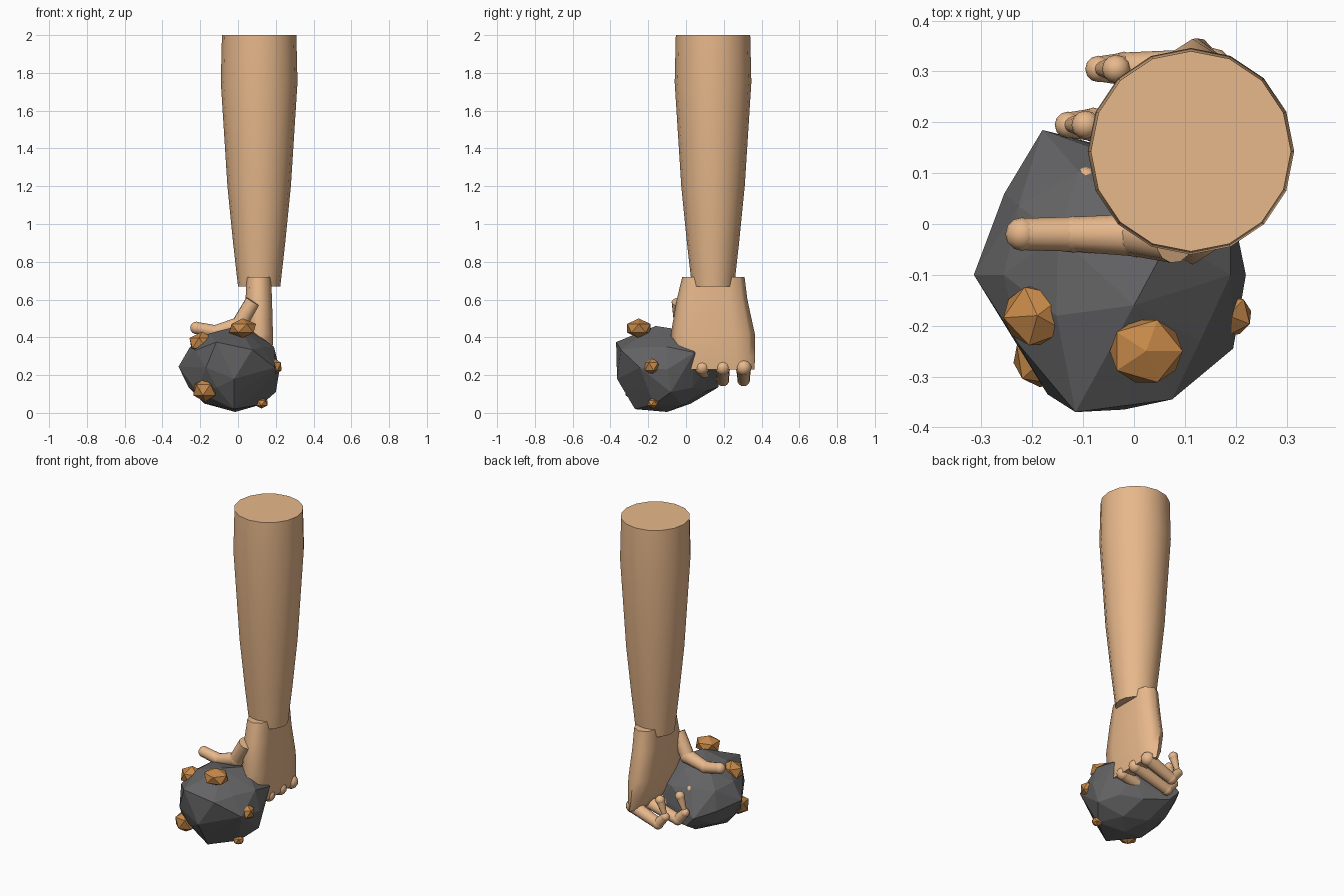
import bpy, bmesh, math, random
from mathutils import Vector, Matrix

cube = bpy.data.objects.get("Cube")
if cube:
    bpy.data.objects.remove(cube, do_unlink=True)


def material(name, rgb):
    m = bpy.data.materials.new(name)
    m.use_nodes = True
    color = (*rgb, 1)
    m.diffuse_color = color
    m.node_tree.nodes["Principled BSDF"].inputs["Base Color"].default_value = color
    return m


skin = material("skin", (.82, .49, .265))
stone = material("dark_stone", (.125, .125, .13))
ore = material("copper_ore", (.56, .245, .065))


def finish(name, bm, mat, smooth=None):
    bmesh.ops.recalc_face_normals(bm, faces=bm.faces)
    mesh = bpy.data.meshes.new(name)
    bm.to_mesh(mesh)
    bm.free()
    mesh.materials.append(mat)
    obj = bpy.data.objects.new(name, mesh)
    bpy.context.collection.objects.link(obj)
    if smooth:
        bpy.ops.object.select_all(action='DESELECT')
        obj.select_set(True)
        bpy.context.view_layer.objects.active = obj
        bpy.ops.object.shade_smooth_by_angle(angle=math.radians(smooth))
    return obj


def loft(name, rings, mat, smooth):
    """Skin a list of equal-length point rings and cap both ends."""
    bm = bmesh.new()
    loops = [[bm.verts.new(p) for p in ring] for ring in rings]
    n = len(loops[0])
    for low, high in zip(loops, loops[1:]):
        for i in range(n):
            j = (i + 1) % n
            bm.faces.new((low[i], low[j], high[j], high[i]))
    bm.faces.new(loops[0])
    bm.faces.new(loops[-1])
    return finish(name, bm, mat, smooth)


def digit(name, points, radii, flat_start=False):
    """Tapered segments with round joints."""
    bm = bmesh.new()
    points = [Vector(p) for p in points]
    for i, (p, r) in enumerate(zip(points, radii)):
        if i or not flat_start:
            bmesh.ops.create_uvsphere(bm, u_segments=12, v_segments=8, radius=r,
                                      matrix=Matrix.Translation(p))
    for a, b, r1, r2 in zip(points, points[1:], radii, radii[1:]):
        d = b - a
        turn = d.to_track_quat('Z', 'Y').to_matrix().to_4x4()
        bmesh.ops.create_cone(bm, cap_ends=True, segments=12, radius1=r1 * .95,
                              radius2=r2 * .95, depth=d.length,
                              matrix=Matrix.Translation((a + b) / 2) @ turn)
    return finish(name, bm, skin, 50)


# Forearm
def circle(z, r, n=16):
    return [(.112 + r * math.cos(i * math.tau / n), .143 + r * math.sin(i * math.tau / n), z)
            for i in range(n)]


loft("forearm", [circle(z, r) for z, r in
                 ((.67, .112), (.9, .138), (1.2, .168), (1.75, .203), (2, .197))], skin, 35)


# Palm: flattened oval section that thins toward the knuckles
def slab(z, cx, cy, hx, hy):
    quarter = ((1, .5), (.75, .85), (0, 1), (-.75, .85), (-1, .5))
    outline = list(quarter) + [(x, -y) for x, y in reversed(quarter)]
    return [(cx + x * hx, cy + y * hy, z) for x, y in outline]


loft("palm", [slab(*ring) for ring in
              ((.23, .138, .158, .038, .205), (.3, .125, .15, .058, .215),
               (.42, .115, .142, .07, .222), (.6, .11, .138, .07, .187),
               (.72, .11, .145, .065, .165))], skin, 65)

# Fingers curling under and back up, each ending in a round tip on a thin neck
for name, y, reach, knuckle in (("index", -.01, -.05, .026), ("middle", .085, -.06, .038),
                                ("ring", .195, -.06, .04), ("little", .305, 0, .042)):
    digit(name + "_knuckle_and_finger",
          [(.152, y, .24), (-.02 + reach, y, .175), (-.07 + reach, y, .23)],
          (knuckle, .034, .026))
    digit(name + "_fingertip",
          [(-.07 + reach, y, .23), (-.035 + reach, y, .325)], (.012, .028))

# Thumb laid over the top
digit("thumb", [(.08, -.035, .59), (.005, -.022, .465), (-.12, -.02, .43), (-.22, -.02, .45)],
      (.044, .044, .036, .033), flat_start=True)

# Rock: rough lump whose nearest vertices are dragged out to its main corners
random.seed(4)
bm = bmesh.new()
bmesh.ops.create_icosphere(bm, subdivisions=2, radius=1)
for v in bm.verts:
    grow = random.uniform(.94, 1.0)
    v.co = Vector((v.co.x * .255, v.co.y * .262, v.co.z * .225)) * grow + Vector((-.045, -.1, .231))
free = list(bm.verts)
for corner in ((-.315, -.1, .245), (-.255, .06, .22), (-.18, .185, .2), (-.12, .17, .135),
               (0, -.16, .46), (.07, -.03, .44), (.19, -.1, .35), (.19, .045, .32),
               (.22, -.1, .23), (.195, -.245, .24), (.2, -.08, .11), (.125, -.17, .045),
               (-.015, -.1, .005), (-.02, -.27, .02), (-.18, -.15, .05), (-.115, -.37, .375),
               (-.02, -.365, .18), (.075, -.345, .335), (-.17, -.335, .24)):
    target = Vector(corner)
    nearest = min(free, key=lambda v: (v.co - target).length)
    nearest.co = target
    free.remove(nearest)
hull = bmesh.ops.convex_hull(bm, input=bm.verts)
buried = {g for g in hull["geom_interior"] + hull["geom_unused"]
          if isinstance(g, bmesh.types.BMVert)}
bmesh.ops.delete(bm, geom=list(buried), context='VERTS')
shell = bmesh.new()
for v in bm.verts:
    shell.verts.new(v.co)
bm.free()
bmesh.ops.convex_hull(shell, input=shell.verts)
finish("rock", shell, stone)

# Ore nuggets set into the rock
for i, (pos, r, flat) in enumerate((((.024, -.25, .448), .08, .65),
                                    ((-.19, -.18, .37), .075, .8),
                                    ((-.175, -.265, .122), .07, .92),
                                    ((.185, -.18, .245), .052, .9),
                                    ((.125, -.175, .052), .036, .8))):
    bm = bmesh.new()
    bmesh.ops.create_icosphere(bm, subdivisions=1, radius=r)
    spin = Matrix.Rotation(i * .7, 4, 'Z')
    bm.transform(Matrix.Translation(pos) @ Matrix.Diagonal((1, .9, flat, 1)) @ spin)
    finish(f"ore_nugget_{i + 1}", bm, ore)
